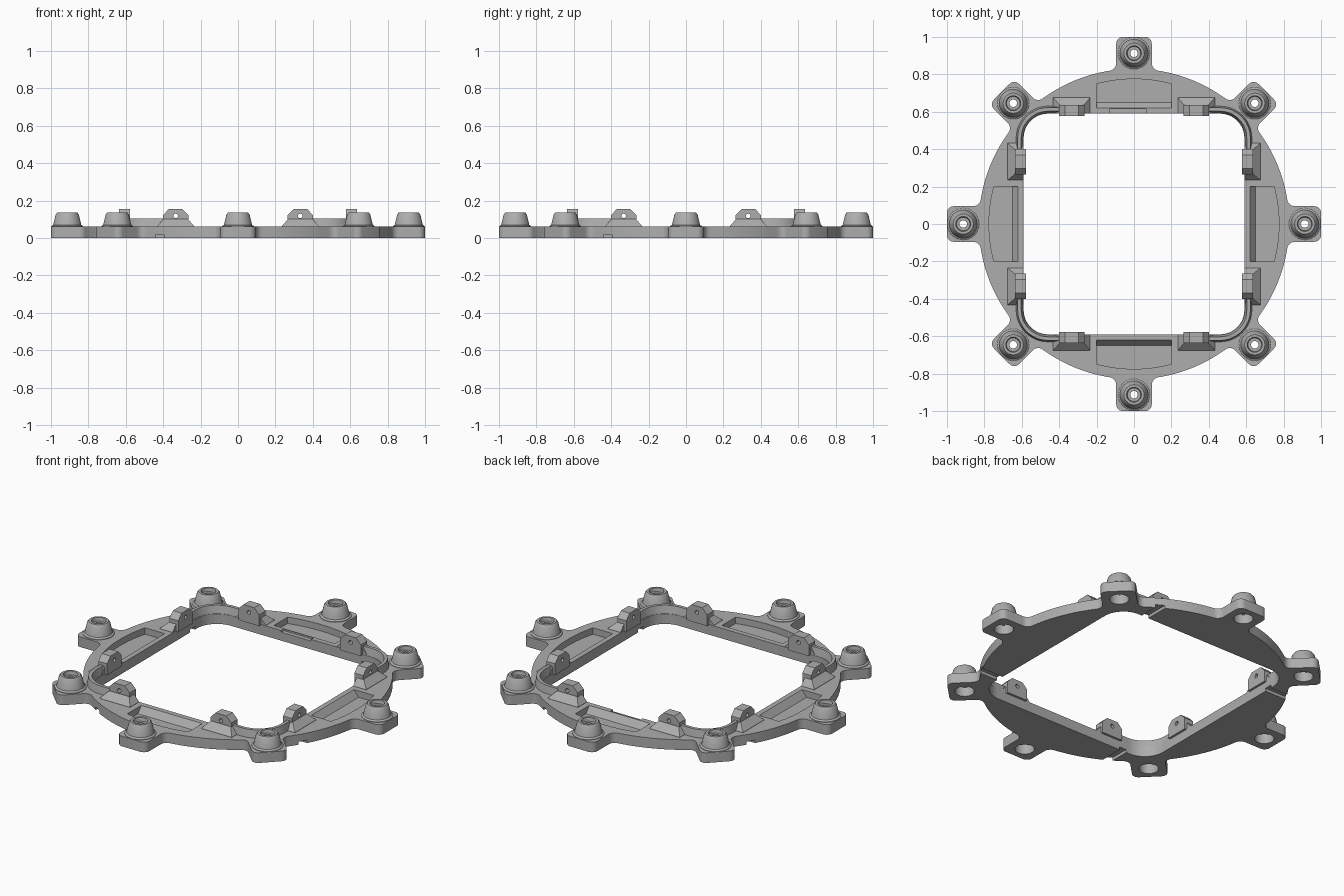
import bpy, bmesh, math
from math import sin, cos, pi, sqrt, atan2
from mathutils import Matrix, Vector

cube = bpy.data.objects.get("Cube")
if cube:
    bpy.data.objects.remove(cube, do_unlink=True)

grey = bpy.data.materials.new("matte grey")
grey.use_nodes = True
GREY = (0.42, 0.42, 0.42, 1)
grey.diffuse_color = GREY
grey.node_tree.nodes["Principled BSDF"].inputs["Base Color"].default_value = GREY

RING, HALF, CORNER, TOP = 0.83, 0.59, 0.46, 0.06
LUG, LUG_END, BOSS = 0.095, 1.0, 0.913


def arc(cx, cy, r, a0, a1, n):
    return [(cx + r * cos(a0 + (a1 - a0) * i / n), cy + r * sin(a0 + (a1 - a0) * i / n))
            for i in range(n + 1)]


def level(points, z):
    return [(x, y, z) for x, y in points]


def loft(name, rings, turn=0, closed=False):
    """Skin a series of equal rings; cap the ends unless the series is closed."""
    bm = bmesh.new()
    spin = Matrix.Rotation(turn, 3, 'Z')
    loops = [[bm.verts.new(spin @ Vector(p)) for p in ring] for ring in rings]
    pairs = list(zip(loops, loops[1:]))
    if closed:
        pairs.append((loops[-1], loops[0]))
    else:
        bm.faces.new(loops[0])
        bm.faces.new(loops[-1])
    for a, b in pairs:
        for i in range(len(a)):
            j = (i + 1) % len(a)
            bm.faces.new((a[i], a[j], b[j], b[i]))
    bmesh.ops.recalc_face_normals(bm, faces=bm.faces)
    mesh = bpy.data.meshes.new(name)
    bm.to_mesh(mesh)
    bm.free()
    mesh.materials.append(grey)
    obj = bpy.data.objects.new(name, mesh)
    bpy.context.collection.objects.link(obj)
    return obj


def activate(obj):
    bpy.ops.object.select_all(action='DESELECT')
    obj.select_set(True)
    bpy.context.view_layer.objects.active = obj


def cut(obj, cutter):
    cutter.hide_render = True
    activate(obj)
    mod = obj.modifiers.new("cut", 'BOOLEAN')
    mod.operation, mod.solver, mod.object = 'DIFFERENCE', 'EXACT', cutter
    bpy.ops.object.modifier_apply(modifier=mod.name)
    bpy.data.objects.remove(cutter, do_unlink=True)


def smooth(obj):
    activate(obj)
    bpy.ops.object.shade_smooth_by_angle(angle=math.radians(30))


def box(name, x0, x1, y0, y1, z0, z1, turn=0):
    base = [(x0, y0), (x1, y0), (x1, y1), (x0, y1)]
    return loft(name, [level(base, z0), level(base, z1)], turn)


# Plate outline: round ring with eight filleted lugs
fillet, nose = 0.04, 0.035
fy = LUG + fillet
fx = sqrt((RING + fillet) ** 2 - fy ** 2)
fa = atan2(fy, fx)
half_lug = (arc(LUG_END - nose, LUG - nose, nose, 0, pi / 2, 6)
            + arc(fx, fy, fillet, -pi / 2, fa - pi, 6))
lug = [(x, -y) for x, y in reversed(half_lug)] + half_lug
lug += arc(0, 0, RING, fa, pi / 4 - fa, 10)[1:-1]
outline = []
for k in range(8):
    c, s = cos(k * pi / 4), sin(k * pi / 4)
    outline += [(x * c - y * s, x * s + y * c) for x, y in lug]
plate = loft("ring_plate", [level(outline, 0), level(outline, TOP)])

# Rounded square opening
opening = []
for k, (sx, sy) in enumerate([(1, 1), (-1, 1), (-1, -1), (1, -1)]):
    opening += arc(sx * CORNER, sy * CORNER, HALF - CORNER, k * pi / 2, (k + 1) * pi / 2, 12)
cut(plate, loft("opening_cutter", [level(opening, -0.1), level(opening, 0.2)]))

# Nut recesses below the lugs
for k in range(8):
    a = k * pi / 4
    circle = arc(BOSS * cos(a), BOSS * sin(a), 0.052, 0, 2 * pi, 32)[:-1]
    cut(plate, loft("recess_cutter", [level(circle, -0.1), level(circle, 0.2)]))

# Pockets with a sloped inner wall, and cable grooves underneath
end = math.asin(0.2 / 0.775)
curve = arc(0, 0, 0.775, pi / 2 - end, pi / 2 + end, 16)
for k in range(4):
    turn = k * pi / 2
    low = curve + [(-0.2, 0.65), (0.2, 0.65)]
    high = curve + [(-0.2, 0.62), (0.2, 0.62)]
    cut(plate, loft("pocket_cutter", [level(low, 0.022), level(high, TOP), level(high, 0.1)], turn))
    cut(plate, box("groove_cutter", -0.44, -0.395, -0.8, -0.5, -0.05, 0.018, turn))
cut(plate, box("rim_notch_cutter", -0.13, 0.065, 0.55, 0.615, 0.05, 0.1))
smooth(plate)

# Hollow conical bosses
profile = [(0.085, 0.055), (0.085, 0.063), (0.075, 0.07), (0.062, 0.125), (0.054, 0.135),
           (0.04, 0.135), (0.036, 0.115), (0.02, 0.115), (0.02, 0.085), (0.05, 0.085), (0.05, 0.055)]
for k in range(8):
    cx, cy = BOSS * cos(k * pi / 4), BOSS * sin(k * pi / 4)
    rings = [[(cx + r * cos(t * pi / 20), cy + r * sin(t * pi / 20), z) for r, z in profile]
             for t in range(40)]
    smooth(loft("boss_%d" % (k + 1), rings, closed=True))

# Raised lips round the inner corners
section = [(HALF, 0.05), (0.603, 0.105), (0.622, 0.105), (0.632, 0.05)]


def lip_station(angle, dx=0, dy=0):
    return [(CORNER - dx + (a - CORNER) * cos(angle), CORNER - dy + (a - CORNER) * sin(angle), z)
            for a, z in section]


for k in range(4):
    rings = [lip_station(0, dy=0.1)]
    rings += [lip_station(i * pi / 24) for i in range(13)]
    rings.append(lip_station(pi / 2, dx=0.1))
    smooth(loft("corner_lip_%d" % (k + 1), rings, k * pi / 2))

# Clip tabs: chamfered upright with a pin hole, on a flared foot
MID = 0.333
half_tab = [(0.068, 0.055), (0.068, 0.122), (0.036, 0.155)]
tab = [(MID + x, z) for x, z in half_tab] + [(MID - x, z) for x, z in reversed(half_tab)]
pin = arc(MID, 0.118, 0.012, 0, 2 * pi, 16)[:-1]


def upright(points, y):
    return [(x, y, z) for x, z in points]


def rectangle(half_width, y0, y1, z):
    return [(MID - half_width, y0, z), (MID + half_width, y0, z),
            (MID + half_width, y1, z), (MID - half_width, y1, z)]


for k in range(4):
    for side in (1, -1):
        turn = k * pi / 2
        flip = lambda ring: [(side * x, y, z) for x, y, z in ring]
        label = "%d_%s" % (k + 1, "a" if side > 0 else "b")
        post = loft("clip_tab_" + label, [flip(upright(tab, 0.577)), flip(upright(tab, 0.635))], turn)
        cut(post, loft("pin_cutter", [flip(upright(pin, 0.5)), flip(upright(pin, 0.7))], turn))
        loft("clip_foot_" + label, [flip(rectangle(0.1, 0.592, 0.677, 0.055)),
                                    flip(rectangle(0.098, 0.592, 0.675, 0.064)),
                                    flip(rectangle(0.066, 0.592, 0.637, 0.1))], turn)
